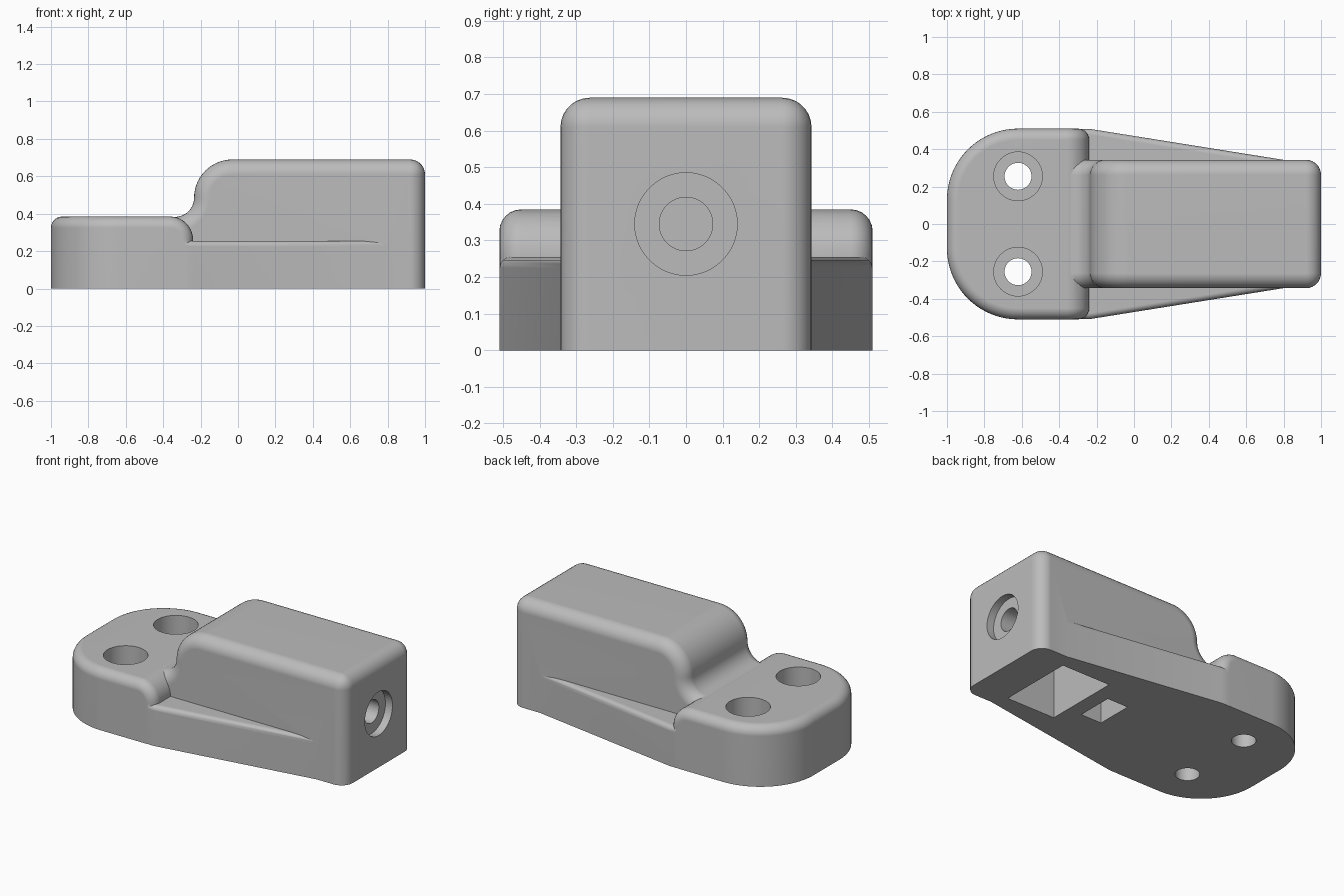
import bpy
import bmesh
from math import sin, cos, radians

default = bpy.data.objects.get("Cube")
if default:
    bpy.data.objects.remove(default, do_unlink=True)

GREY = (0.5, 0.5, 0.5, 1.0)
mat = bpy.data.materials.new("plain grey")
mat.use_nodes = True
mat.diffuse_color = GREY
mat.node_tree.nodes["Principled BSDF"].inputs["Base Color"].default_value = GREY


def arc(cx, cy, r, start, end, steps):
    """Points along a circular arc, angles in degrees."""
    angles = [radians(start + (end - start) * i / steps) for i in range(steps + 1)]
    return [(cx + r * cos(a), cy + r * sin(a)) for a in angles]


def mirrored(half):
    """Close a half outline by mirroring it across y = 0."""
    return half + [(x, -y) for x, y in reversed(half)]


def prism(points, axis, lo, hi):
    """Closed solid between two copies of an outline, along an axis."""
    place = {"x": lambda a, b, t: (t, a, b),
             "y": lambda a, b, t: (a, t, b),
             "z": lambda a, b, t: (a, b, t)}[axis]
    bm = bmesh.new()
    near = [bm.verts.new(place(a, b, lo)) for a, b in points]
    far = [bm.verts.new(place(a, b, hi)) for a, b in points]
    bm.faces.new(near[::-1])
    bm.faces.new(far)
    for i in range(len(points)):
        bm.faces.new((near[i - 1], near[i], far[i], far[i - 1]))
    bmesh.ops.recalc_face_normals(bm, faces=bm.faces[:])
    bm.normal_update()
    return bm


def round_edges(bm, rule, radius, segments):
    edges = [e for e in bm.edges if rule(e, *(v.co for v in e.verts))]
    bmesh.ops.bevel(bm, geom=edges, offset=radius, offset_type='OFFSET',
                    segments=segments, profile=0.5, affect='EDGES',
                    clamp_overlap=False)
    bm.normal_update()


def make(name, bm):
    mesh = bpy.data.meshes.new(name)
    bmesh.ops.recalc_face_normals(bm, faces=bm.faces[:])
    bm.to_mesh(mesh)
    bm.free()
    obj = bpy.data.objects.new(name, mesh)
    mesh.materials.append(mat)
    bpy.context.collection.objects.link(obj)
    return obj


def combine(target, tool, operation):
    """Apply a boolean and remove the helper."""
    mod = target.modifiers.new("combine", 'BOOLEAN')
    mod.operation = operation
    mod.solver = 'EXACT'
    mod.object = tool
    bpy.context.view_layer.objects.active = target
    bpy.ops.object.modifier_apply(modifier=mod.name)
    bpy.data.objects.remove(tool, do_unlink=True)


def box(x0, x1, y, z0, z1):
    return prism([(x0, -y), (x1, -y), (x1, y), (x0, y)], "z", z0, z1)


# Mounting pad: rounded far end, generous roll-off towards the housing
pad = prism(mirrored([(-0.24, 0.51)] + arc(-0.62, 0.13, 0.38, 90, 180, 20)),
            "z", -0.1, 0.385)
round_edges(pad, lambda e, a, b: min(a.z, b.z) > 0.3 and min(a.x, b.x) > -0.25,
            0.125, 10)


def pad_rim(e, a, b):
    if max(a.z, b.z) < 0:
        return False
    if abs(a.x - b.x) < 1e-4 and abs(a.y - b.y) < 1e-4:
        return a.x > -0.25
    low, high = sorted((f.normal for f in e.link_faces), key=lambda v: v.z)
    return abs(low.z) < 0.01 and high.z > 0.02 and low.x < 0.5


round_edges(pad, pad_rim, 0.06, 6)
body = make("bracket_body", pad)

# Tapered side gussets
gusset = prism(mirrored([(-0.32, 0.509), (-0.24, 0.509), (0.83, 0.338)]),
               "z", -0.13, 0.255)
round_edges(gusset, lambda e, a, b: min(a.z, b.z) > 0.2, 0.03, 4)
combine(body, make("side_gussets", gusset), 'UNION')

# Raised housing with an S-shaped shoulder
shoulder = arc(-0.03, 0.485, 0.205, 90, 180, 14) + arc(-0.337, 0.485, 0.102, 0, -90, 10)[1:]
profile = [(1, -0.16), (1, 0.69)] + shoulder + [(-0.45, 0.365), (-0.45, -0.16)]
housing = prism(profile, "y", -0.343, 0.343)


def housing_rim(e, a, b):
    if max(a.z, b.z) < 0:
        return False
    if min(a.x, b.x) > 0.99:
        return True
    return abs(a.y - b.y) < 1e-4 and min(a.z, b.z) > 0.3


round_edges(housing, housing_rim, 0.08, 7)
combine(body, make("raised_housing", housing), 'UNION')

# Flat underside
combine(body, make("underside_cut", box(-2, 2, 2, -1, 0)), 'DIFFERENCE')

# Two counterbored screw holes
for y in (-0.255, 0.255):
    for radius, bottom in ((0.072, -0.2), (0.13, 0.15)):
        hole = prism(arc(-0.62, y, radius, 0, 352.5, 47), "z", bottom, 0.6)
        combine(body, make("screw_hole_cut", hole), 'DIFFERENCE')

# Pockets in the underside
combine(body, make("large_pocket_cut", box(0.4, 0.75, 0.25, -0.2, 0.55)), 'DIFFERENCE')
combine(body, make("small_pocket_cut", box(0.15, 0.3, 0.12, -0.2, 0.3)), 'DIFFERENCE')

# Stepped bore through the end wall
for radius, start in ((0.073, 0.6), (0.14, 0.95)):
    bore = prism(arc(0, 0.345, radius, 0, 352.5, 47), "x", start, 1.2)
    combine(body, make("end_bore_cut", bore), 'DIFFERENCE')

# Smooth curves with sharp creases
bpy.ops.object.select_all(action='DESELECT')
body.select_set(True)
bpy.context.view_layer.objects.active = body
bpy.ops.object.shade_smooth_by_angle(angle=radians(30))
weighted = body.modifiers.new("even_shading", 'WEIGHTED_NORMAL')
weighted.keep_sharp = True
